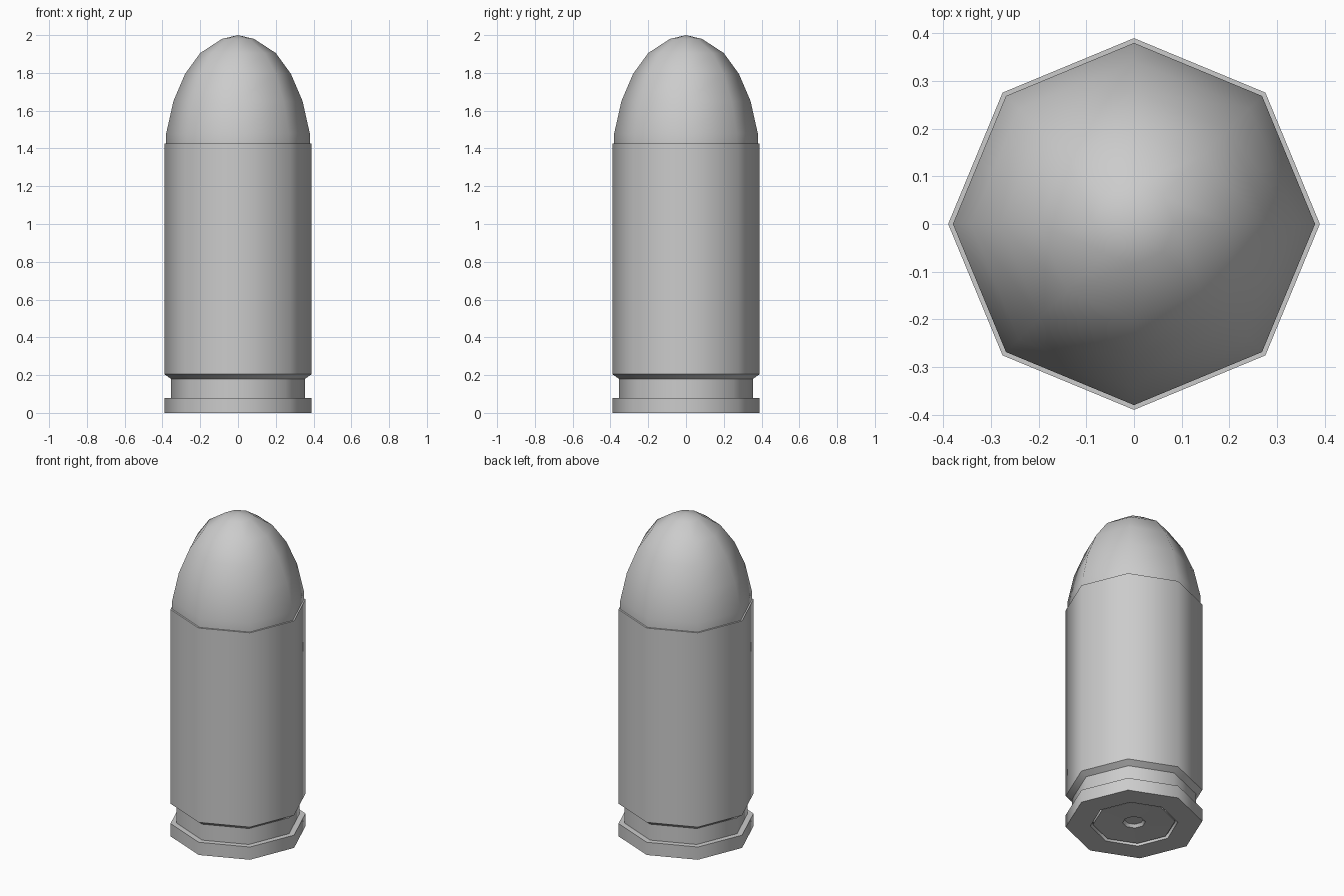
import bpy
import bmesh
import math

SIDES = 8

cube = bpy.data.objects.get("Cube")
if cube:
    bpy.data.objects.remove(cube, do_unlink=True)

grey = bpy.data.materials.new("plain grey")
grey.use_nodes = True
grey.diffuse_color = (0.6, 0.6, 0.6, 1)
grey.node_tree.nodes["Principled BSDF"].inputs["Base Color"].default_value = (0.6, 0.6, 0.6, 1)


def lathe(name, profile):
    """Spin a (radius, height) profile, listed from bottom to top, into an octagonal solid."""
    bm = bmesh.new()
    rings = []
    for r, z in profile:
        if r == 0:
            rings.append([bm.verts.new((0, 0, z))] * SIDES)
        else:
            angles = [math.tau * i / SIDES for i in range(SIDES)]
            rings.append([bm.verts.new((r * math.cos(a), r * math.sin(a), z)) for a in angles])
    for low, high in zip(rings, rings[1:]):
        for i in range(SIDES):
            j = (i + 1) % SIDES
            corners = dict.fromkeys((low[i], low[j], high[j], high[i]))
            bm.faces.new(list(corners))
    bmesh.ops.recalc_face_normals(bm, faces=bm.faces)
    mesh = bpy.data.meshes.new(name)
    bm.to_mesh(mesh)
    bm.free()
    mesh.materials.append(grey)
    obj = bpy.data.objects.new(name, mesh)
    bpy.context.collection.objects.link(obj)
    bpy.ops.object.select_all(action="DESELECT")
    obj.select_set(True)
    bpy.context.view_layer.objects.active = obj
    bpy.ops.object.shade_smooth_by_angle(angle=math.radians(46))
    return obj


# Casing: recessed primer pocket, rim, extractor groove, straight wall and mouth
lathe("casing", [(0, 0.03), (0.25, 0.03), (0.25, 0), (0.39, 0), (0.39, 0.08),
                 (0.355, 0.08), (0.355, 0.18), (0.39, 0.205),
                 (0.39, 1.425), (0.38, 1.425), (0, 1.425)])

# Primer cap with a small dent in the middle
lathe("primer", [(0, 0.045), (0.05, 0.035), (0.065, 0.012), (0.235, 0.008), (0.235, 0.03)])

# Rounded tip seated in the casing mouth
lathe("tip", [(0.38, 1.42), (0.38, 1.48), (0.342, 1.65), (0.28, 1.795),
              (0.2, 1.905), (0.085, 1.98), (0, 2)])
